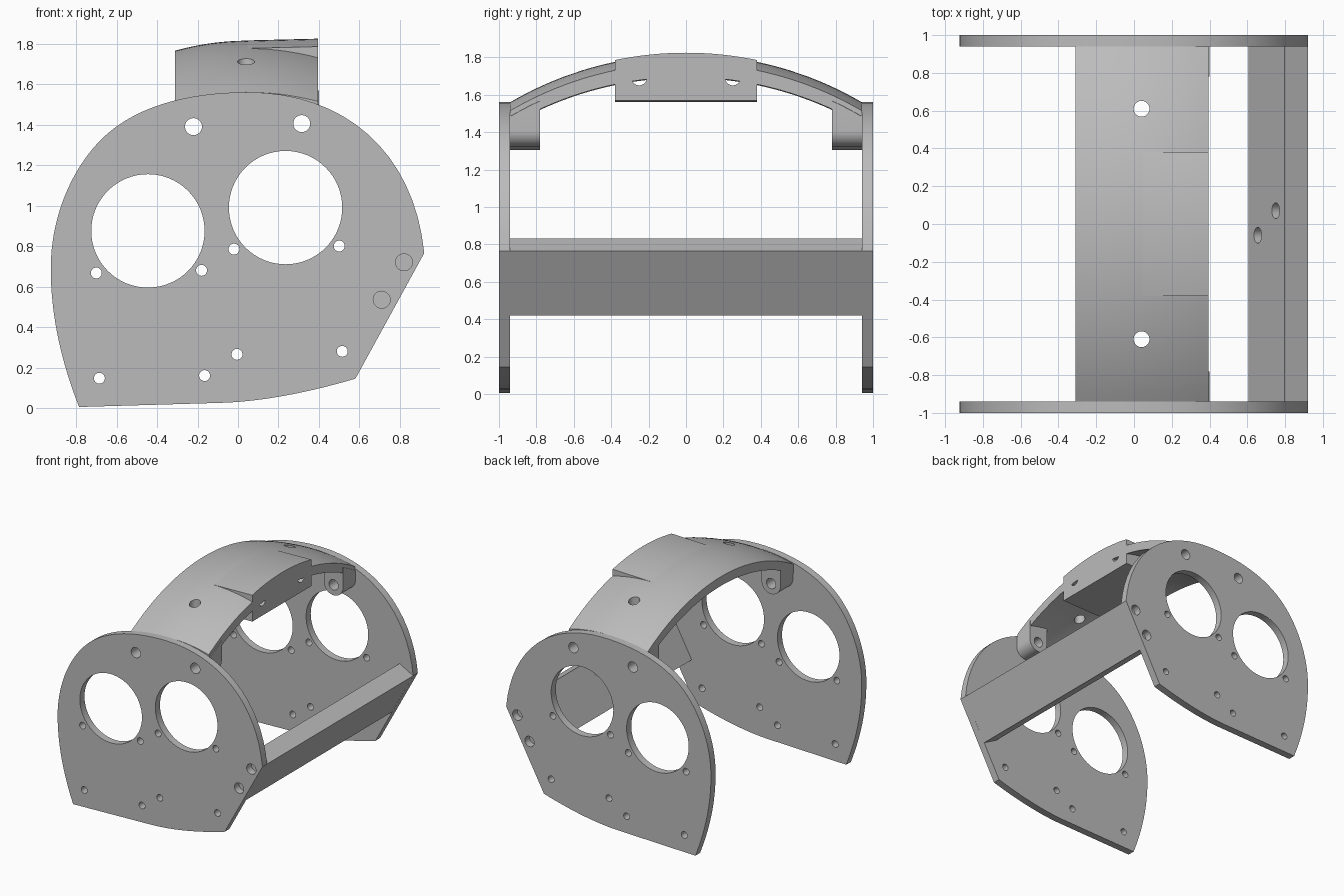
import bpy, bmesh, math
from mathutils import Vector
from mathutils.geometry import interpolate_bezier

cube = bpy.data.objects.get("Cube")
if cube:
    bpy.data.objects.remove(cube, do_unlink=True)

GREY = (0.5, 0.5, 0.5, 1.0)
grey = bpy.data.materials.new("plain grey")
grey.use_nodes = True
grey.diffuse_color = GREY
next(n for n in grey.node_tree.nodes if n.type == 'BSDF_PRINCIPLED').inputs["Base Color"].default_value = GREY


def finish(bm, name):
    bmesh.ops.recalc_face_normals(bm, faces=bm.faces)
    mesh = bpy.data.meshes.new(name)
    bm.to_mesh(mesh)
    bm.free()
    mesh.materials.append(grey)
    obj = bpy.data.objects.new(name, mesh)
    bpy.context.collection.objects.link(obj)
    return obj


def prism(name, outline, y0, y1):
    """Extrude an x-z outline along y."""
    bm = bmesh.new()
    face = bm.faces.new([bm.verts.new((x, y0, z)) for x, z in outline])
    side = bmesh.ops.extrude_face_region(bm, geom=[face])
    verts = [g for g in side["geom"] if isinstance(g, bmesh.types.BMVert)]
    bmesh.ops.translate(bm, verts=verts, vec=(0, y1 - y0, 0))
    return finish(bm, name)


def slab(name, xs, ys, top, bottom):
    """Solid between two height functions over an x-y grid."""
    bm = bmesh.new()
    layers = [[[bm.verts.new((x, y, h(x, y))) for y in ys] for x in xs] for h in (top, bottom)]
    nx, ny = len(xs), len(ys)
    for g in layers:
        for i in range(nx - 1):
            for j in range(ny - 1):
                bm.faces.new((g[i][j], g[i + 1][j], g[i + 1][j + 1], g[i][j + 1]))
    rim = [(i, 0) for i in range(nx - 1)] + [(nx - 1, j) for j in range(ny - 1)]
    rim += [(i, ny - 1) for i in range(nx - 1, 0, -1)] + [(0, j) for j in range(ny - 1, 0, -1)]
    t, b = layers
    for (i, j), (k, m) in zip(rim, rim[1:] + rim[:1]):
        bm.faces.new((t[i][j], t[k][m], b[k][m], b[i][j]))
    return finish(bm, name)


def drill(obj, holes):
    """Cut round holes: (centre, axis, radius, length)."""
    bm = bmesh.new()
    for centre, axis, radius, length in holes:
        turn = Vector(axis).to_track_quat('Z', 'Y').to_matrix().to_4x4()
        turn.translation = centre
        bmesh.ops.create_cone(bm, cap_ends=True, segments=64 if radius > 0.1 else 28,
                              radius1=radius, radius2=radius, depth=length, matrix=turn)
    cutter = finish(bm, "hole_cutter")
    cutter.hide_render = True
    mod = obj.modifiers.new("holes", 'BOOLEAN')
    mod.operation, mod.solver, mod.object = 'DIFFERENCE', 'EXACT', cutter
    bpy.context.view_layer.objects.active = obj
    bpy.ops.object.modifier_apply(modifier=mod.name)
    bpy.data.objects.remove(cutter, do_unlink=True)


def span(a, b, n):
    return [a + (b - a) * i / n for i in range(n + 1)]


# Side plate outline: rounded back and top, straight slanted front edge
curves = [
    [(0.92, 0.765), (0.87, 1.27), (0.52, 1.56), (0.05, 1.56)],
    [(0.05, 1.56), (-0.25, 1.56), (-0.54, 1.49), (-0.71, 1.29)],
    [(-0.71, 1.29), (-0.84, 1.14), (-0.925, 0.92), (-0.925, 0.69)],
    [(-0.925, 0.69), (-0.925, 0.45), (-0.87, 0.22), (-0.785, 0.005)],
    [(-0.1, 0.025), (0.12, 0.03), (0.36, 0.08), (0.58, 0.145)],
]
outline = []
for c in curves:
    for p in interpolate_bezier(*[Vector((x, z, 0)) for x, z in c], 17):
        if not outline or (p.xy - Vector(outline[-1])).length > 1e-4:
            outline.append((p.x, p.y))

bosses = [(-0.22, 1.39), (0.315, 1.405)]
plate_holes = [(-0.445, 0.875, 0.28), (0.235, 0.99, 0.28)]
plate_holes += [(x, z, 0.042) for x, z in bosses + [(0.82, 0.72), (0.71, 0.535)]]
plate_holes += [(x, z, 0.027) for x, z in (
    (-0.70, 0.667), (-0.18, 0.68), (-0.02, 0.785), (0.50, 0.80),
    (-0.685, 0.147), (-0.165, 0.16), (-0.005, 0.265), (0.515, 0.28))]

parts = []
for name, s in (("front_plate", -1), ("back_plate", 1)):
    plate = prism(name, outline, s * 0.94, s)
    drill(plate, [((x, s * 0.97, z), (0, 1, 0), r, 0.2) for x, z, r in plate_holes])
    parts.append(plate)

# Slanted cross bar with two blind holes in its inner face
bar = prism("cross_bar", [(0.92, 0.765), (0.797, 0.832), (0.607, 0.487), (0.73, 0.42)], -0.94, 0.94)
drill(bar, [((x, y, z), (-0.877, 0, 0.481), 0.042, 0.16)
            for x, y, z in ((0.655, -0.06, 0.574), (0.75, 0.07, 0.747))])
parts.append(bar)

# Arched top bridge
RADIUS, REACH = 1.86, 0.94


def arch(y):
    return math.sqrt(RADIUS ** 2 - y * y) - math.sqrt(RADIUS ** 2 - REACH ** 2)


def surface(x, y):
    return 1.56 - 0.38 * (x - 0.05) ** 2 + arch(y)


bridge = slab("top_bridge", span(-0.31, 0.395, 14), span(-REACH, REACH, 40),
              surface, lambda x, y: surface(x, y) - 0.075)
drill(bridge, [((0.04, y, 1.7), (0, 0, 1), 0.042, 0.5) for y in (-0.61, 0.61)])
parts.append(bridge)

# Central mounting block, rising out of the bridge at its front edge
block = slab("mounting_block", [-0.03, 0.05, 0.395], span(-0.38, 0.38, 16),
             lambda x, y: surface(x, y) - 0.02 if x < 0.04 else 1.561 + 0.025 * (x - 0.05) + arch(y),
             lambda x, y: 1.57 + 0.02 * (x - 0.395))
bores = [((0.2, y, 1.69), (1, 0, 0), 0.04, 0.8) for y in (-0.25, 0.25)]
drill(block, bores)
parts.append(block)

# Round-bottomed screw bosses under both ends of the bridge
R = 0.085
for end, s in (("front", -1), ("back", 1)):
    for side, (cx, cz) in zip(("right", "left"), bosses):
        xs = [cx - R * math.cos(a) for a in span(0, math.pi, 20)]
        boss = slab(f"{end}_{side}_boss", xs, span(s * 0.78, s * 0.94, 3),
                    lambda x, y: surface(x, y) - 0.03,
                    lambda x, y: cz - math.sqrt(max(0, R * R - (x - cx) ** 2)))
        drill(boss, [((cx, s * 0.86, cz), (0, 1, 0), 0.042, 0.4)])
        parts.append(boss)

# Smooth the curved walls, keep the edges sharp
bpy.ops.object.select_all(action='DESELECT')
for obj in parts:
    obj.select_set(True)
bpy.context.view_layer.objects.active = parts[0]
bpy.ops.object.shade_smooth_by_angle(angle=math.radians(30))
